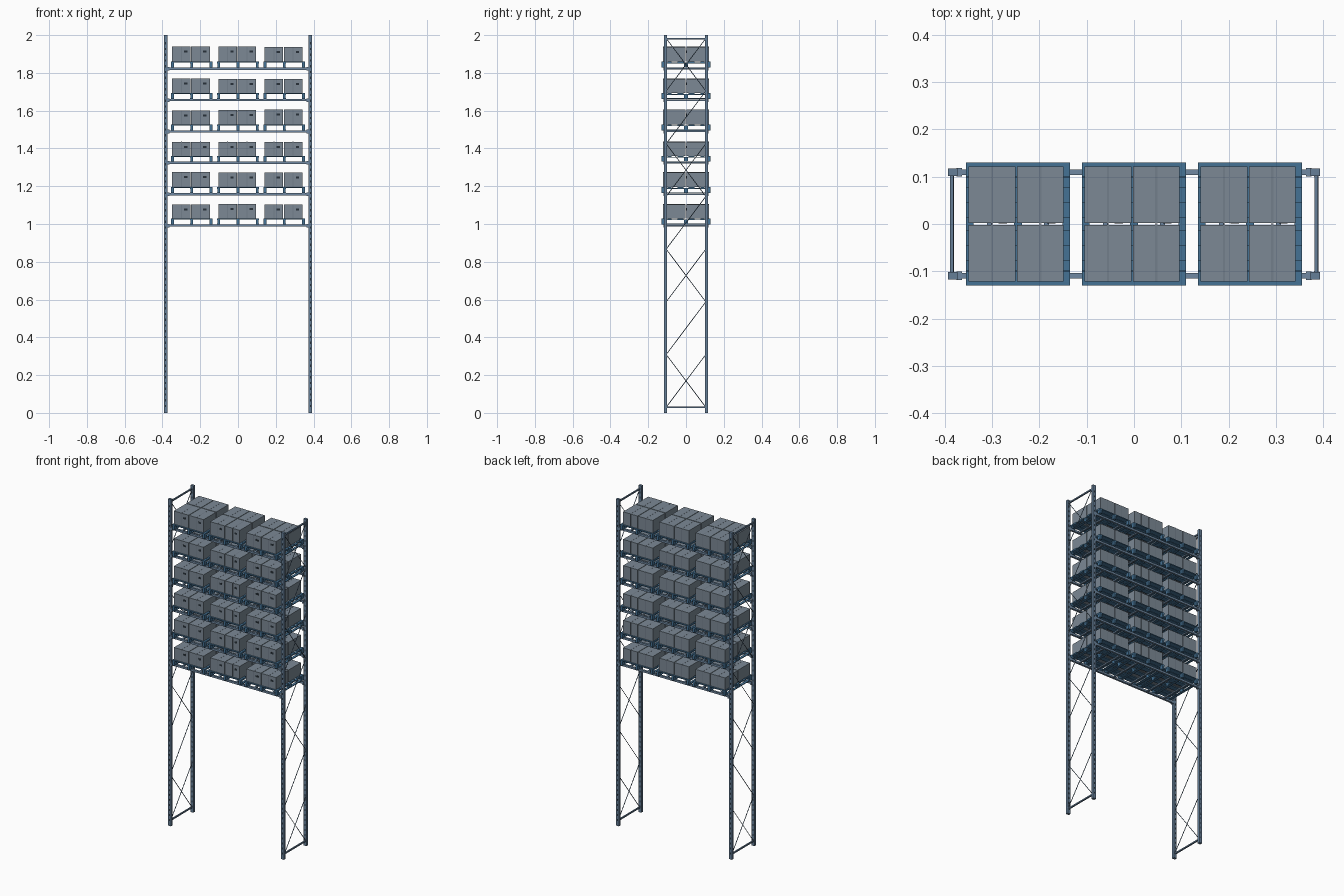
import bpy, bmesh, math, random
from mathutils import Matrix, Vector

if "Cube" in bpy.data.objects:
    bpy.data.objects.remove(bpy.data.objects["Cube"])

random.seed(4)


def material(name, rgb):
    m = bpy.data.materials.new(name)
    m.diffuse_color = (*rgb, 1)
    m.use_nodes = True
    m.node_tree.nodes["Principled BSDF"].inputs["Base Color"].default_value = m.diffuse_color
    return m


STEEL = material("frame_steel", (0.13, 0.21, 0.31))
BEAM = material("beam_steel", (0.16, 0.25, 0.36))
BLUE = material("pallet_blue", (0.06, 0.17, 0.30))
CARD = material("carton_grey", (0.20, 0.25, 0.30))
TAPE = material("tape_grey", (0.17, 0.21, 0.26))
DARK = material("dark", (0.02, 0.03, 0.04))


def add_box(bm, x0, x1, y0, y1, z0, z1, mat=0):
    m = Matrix.Translation(((x0 + x1) / 2, (y0 + y1) / 2, (z0 + z1) / 2))
    m = m @ Matrix.Diagonal((x1 - x0, y1 - y0, z1 - z0, 1))
    for v in bmesh.ops.create_cube(bm, size=1, matrix=m)["verts"]:
        for f in v.link_faces:
            f.material_index = mat


def add_rod(bm, a, b, r):
    a, b = Vector(a), Vector(b)
    d = b - a
    m = Matrix.Translation((a + b) / 2) @ d.to_track_quat('Z', 'Y').to_matrix().to_4x4()
    bmesh.ops.create_cone(bm, cap_ends=True, segments=6, radius1=r, radius2=r,
                          depth=d.length, matrix=m)


def to_mesh(bm, name, *mats):
    me = bpy.data.meshes.new(name)
    bm.to_mesh(me)
    bm.free()
    for m in mats:
        me.materials.append(m)
    return me


def place(me, name, loc=(0, 0, 0)):
    ob = bpy.data.objects.new(name, me)
    ob.location = loc
    bpy.context.collection.objects.link(ob)
    return ob


LEVELS = [0.992 + 0.166 * i for i in range(6)]   # beam centre heights
PX, PY = 0.383, 0.109                            # upright positions

# Uprights with rows of slots on the front and back faces
bm = bmesh.new()
add_box(bm, -0.010, 0.010, -0.008, 0.008, 0, 2)
for i in range(64):
    z = 0.03 + i * 0.0305
    add_box(bm, -0.003, 0.003, -0.0084, 0.0084, z, z + 0.012, 1)
upright = to_mesh(bm, "upright", STEEL, DARK)
for sx, side in ((-1, "left"), (1, "right")):
    for sy, end in ((-1, "front"), (1, "back")):
        place(upright, f"{side}_{end}_upright", (sx * PX, sy * PY, 0))

# Side frame bracing: end bars, continuous zigzag, extra diagonal in every other bay
bm = bmesh.new()
for z in (0.03, 1.98):
    add_box(bm, -0.004, 0.004, -PY, PY, z - 0.004, z + 0.004)
for i in range(7):
    z0, z1 = 0.03 + i * 0.279, 0.03 + (i + 1) * 0.279
    s = 1 if i % 2 == 0 else -1
    add_rod(bm, (0, s * 0.105, z0), (0, -s * 0.105, z1), 0.002)
    if i % 2 == 0:
        add_rod(bm, (0.003, -0.105, z0), (0.003, 0.105, z1), 0.002)
brace = to_mesh(bm, "side_bracing", STEEL)
for sx, side in ((-1, "left"), (1, "right")):
    place(brace, f"{side}_side_bracing", (sx * (PX + 0.002), 0, 0))

# Load beams with end connectors, and cross bars under the pallets
bm = bmesh.new()
for s in (-1, 1):
    y = s * PY
    add_box(bm, -PX + 0.01, PX - 0.01, y - 0.006, y + 0.006, -0.006, 0.006)
    for e in (-1, 1):
        x = e * 0.369
        add_box(bm, x - 0.006, x + 0.006, y - 0.009, y + 0.009, -0.010, 0.009)
for c in (-0.245, 0, 0.245):
    for dx in (-0.06, 0.06):
        add_box(bm, c + dx - 0.005, c + dx + 0.005, -PY, PY, -0.004, 0.004)
beams = to_mesh(bm, "shelf_beams", BEAM)

# Pallet: bottom runners, nine blocks, stringers and spaced deck boards
bm = bmesh.new()
for x in (-0.102, 0, 0.102):
    add_box(bm, x - 0.008, x + 0.008, -0.13, 0.13, 0, 0.004)
    for y in (-0.12, 0, 0.12):
        add_box(bm, x - 0.007, x + 0.007, y - 0.010, y + 0.010, 0.004, 0.022)
    add_box(bm, x - 0.008, x + 0.008, -0.13, 0.13, 0.022, 0.026)
for y, w in ((-0.115, 0.015), (-0.087, 0.011), (-0.03, 0.016),
             (0.03, 0.016), (0.087, 0.011), (0.115, 0.015)):
    add_box(bm, -0.11, 0.11, y - w, y + w, 0.026, 0.031)
pallet = to_mesh(bm, "pallet", BLUE)


# Carton with a tape strip round the top, front and back, and a front label
def carton_mesh(h):
    bm = bmesh.new()
    add_box(bm, -0.0495, 0.0495, -0.0595, 0.0595, 0, h)
    add_box(bm, -0.0025, 0.0025, -0.0600, 0.0600, 0.002, h + 0.0005, 1)
    add_box(bm, 0.014, 0.032, -0.0602, -0.059, h - 0.032, h - 0.021, 2)
    return to_mesh(bm, "carton", CARD, TAPE, DARK)


cartons = [carton_mesh(h) for h in (0.074, 0.077, 0.080)]

# Fill every level
for li, z in enumerate(LEVELS, 1):
    place(beams, f"level_{li}_beams", (0, 0, z))
    for pi, x in enumerate((-0.245, 0, 0.245), 1):
        base = z + 0.006
        place(pallet, f"level_{li}_pallet_{pi}", (x, 0, base))
        me = random.choice(cartons)
        for ix in (-1, 1):
            for iy in (-1, 1):
                place(me, f"level_{li}_pallet_{pi}_carton",
                      (x - 0.004 + ix * 0.051, iy * 0.0615, base + 0.031))
